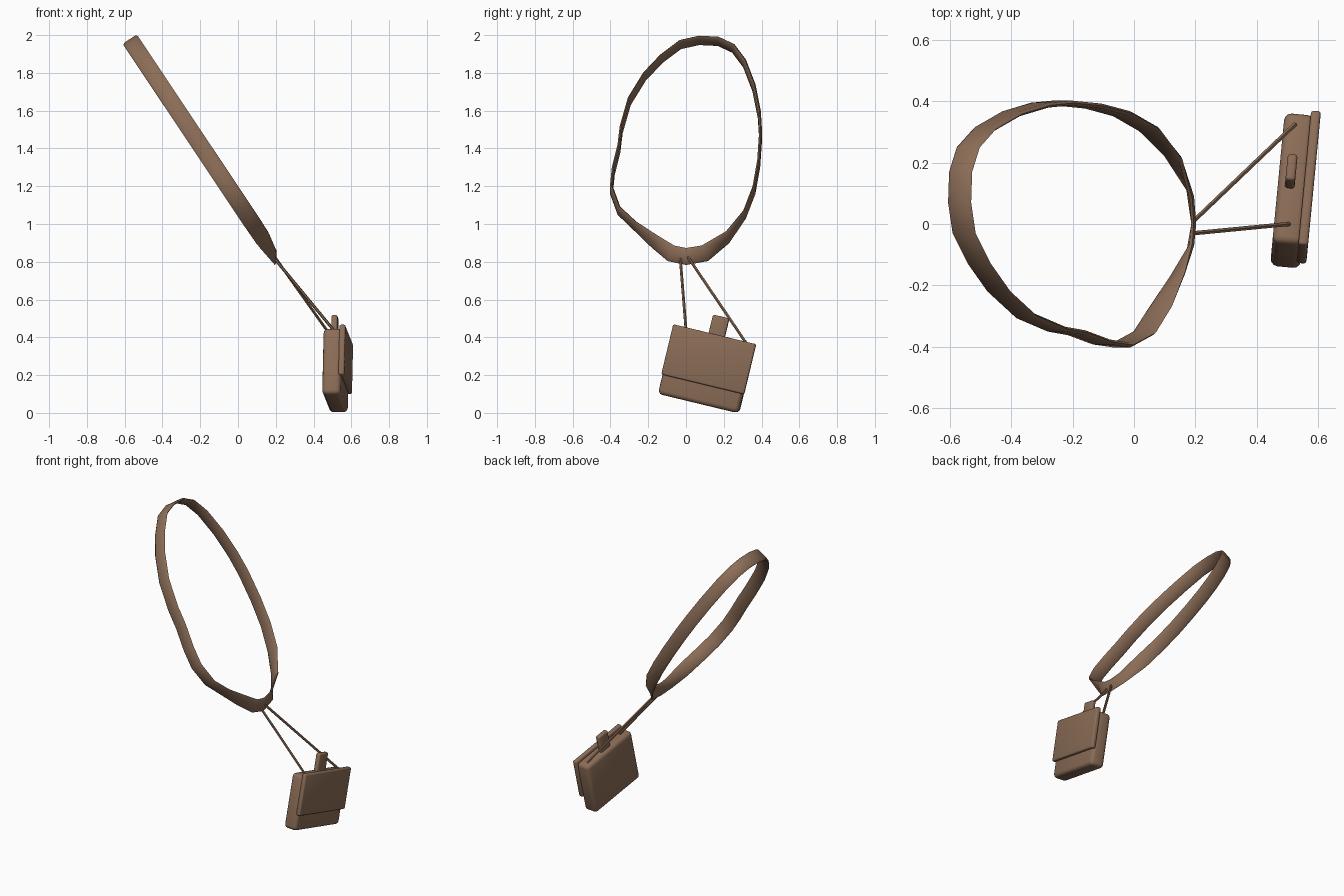
import bpy, bmesh, math
from mathutils import Vector, Matrix

if "Cube" in bpy.data.objects:
    bpy.data.objects.remove(bpy.data.objects["Cube"])

brown = bpy.data.materials.new("brown_leather")
brown.diffuse_color = (0.26, 0.153, 0.095, 1)
brown.use_nodes = True
brown.node_tree.nodes["Principled BSDF"].inputs["Base Color"].default_value = brown.diffuse_color


def finish(name, bm, angle=50):
    bmesh.ops.recalc_face_normals(bm, faces=bm.faces[:])
    me = bpy.data.meshes.new(name)
    bm.to_mesh(me)
    bm.free()
    ob = bpy.data.objects.new(name, me)
    bpy.context.collection.objects.link(ob)
    me.materials.append(brown)
    bpy.ops.object.select_all(action='DESELECT')
    ob.select_set(True)
    bpy.context.view_layer.objects.active = ob
    bpy.ops.object.shade_smooth_by_angle(angle=math.radians(angle))
    return ob


# Strap: slanted loop, with the flat band turned upright at its lowest point
loop = [(.07, 1.972), (.17, 1.967), (.25, 1.93), (.31, 1.85), (.36, 1.72), (.388, 1.58),
        (.395, 1.47), (.385, 1.32), (.36, 1.18), (.31, 1.05), (.22, .93), (.10, .845),
        (0, .828), (-.08, .845), (-.17, .91), (-.27, .99), (-.355, 1.07), (-.395, 1.18),
        (-.385, 1.28), (-.355, 1.40), (-.343, 1.50), (-.30, 1.65), (-.22, 1.78),
        (-.13, 1.875), (-.03, 1.95)]
path = [Vector((.195 - (z - .828) * .668, y, z)) for y, z in loop]
slant = Vector((.837, 0, .546))
bm = bmesh.new()
rings = []
for i, p in enumerate(path):
    tangent = (path[(i + 1) % len(path)] - path[i - 1]).normalized()
    upright = max(0, min(1, (1.0 - p.z) / .16))
    wide = slant.lerp(Vector((0, 0, 1)), upright)
    wide = (wide - tangent * wide.dot(tangent)).normalized()
    thin = tangent.cross(wide)
    section = [(.045, 0), (.033, .008), (-.033, .008), (-.045, 0), (-.033, -.008), (.033, -.008)]
    rings.append([bm.verts.new(p + wide * a + thin * b) for a, b in section])
for i, ring in enumerate(rings):
    nxt = rings[(i + 1) % len(rings)]
    for k in range(6):
        bm.faces.new((ring[k], ring[(k + 1) % 6], nxt[(k + 1) % 6], nxt[k]))
finish("strap", bm)


# Cords from the strap to the bag
def cord(name, a, b, r=.008):
    a, b = Vector(a), Vector(b)
    bm = bmesh.new()
    mat = Matrix.Translation((a + b) / 2) @ (b - a).to_track_quat('Z', 'Y').to_matrix().to_4x4()
    bmesh.ops.create_cone(bm, cap_ends=True, segments=6, radius1=r, radius2=r,
                          depth=(b - a).length, matrix=mat)
    finish(name, bm)


cord("front_cord", (.195, -.03, .815), (.505, .0, .44))
cord("back_cord", (.195, .01, .825), (.525, .325, .36))

# Bag parts share one tilted frame
frame = (Matrix.Translation((.515, .11, .2375)) @ Matrix.Rotation(math.radians(-5.5), 4, 'Z')
         @ Matrix.Rotation(math.radians(-13.5), 4, 'X'))


def slab(name, lo, hi, bevel):
    lo, hi = Vector(lo), Vector(hi)
    bm = bmesh.new()
    bmesh.ops.create_cube(bm, size=1)
    for v in bm.verts:
        v.co = Vector([(lo[k] + hi[k]) / 2 + v.co[k] * (hi[k] - lo[k]) for k in range(3)])
    bmesh.ops.bevel(bm, geom=bm.edges[:], offset=bevel, segments=3, profile=.5, affect='EDGES')
    bm.transform(frame)
    finish(name, bm)


slab("bag_body", (-.047, -.218, -.193), (.052, .222, .167), .024)
slab("bag_flap", (.038, -.222, -.088), (.070, .231, .185), .010)
slab("top_tab", (-.024, -.034, .10), (.008, .055, .283), .010)
